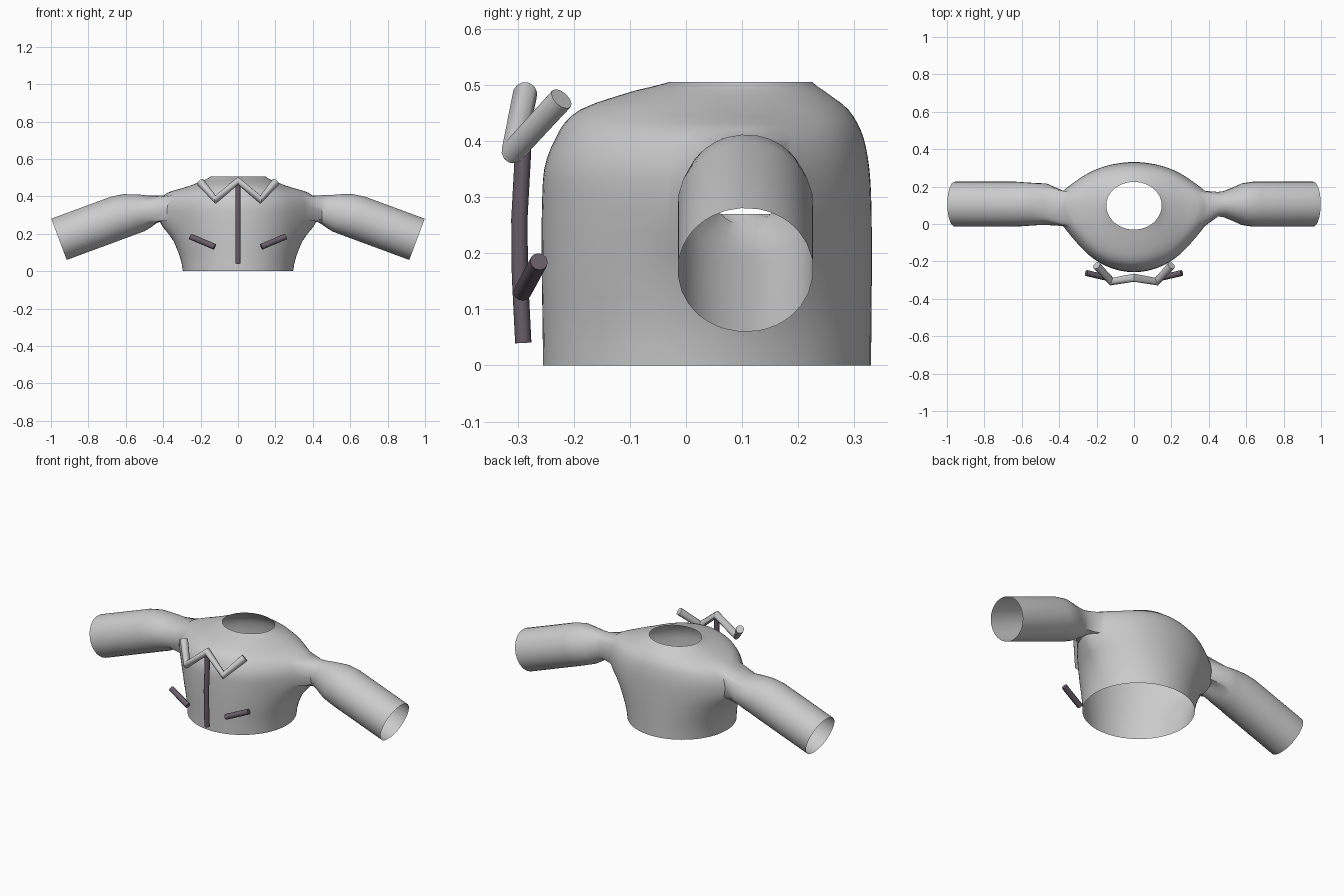
import bpy, bmesh, math
from math import sin, cos, radians
from mathutils import Vector

if "Cube" in bpy.data.objects:
    bpy.data.objects.remove(bpy.data.objects["Cube"])


def material(name, rgb):
    m = bpy.data.materials.new(name)
    m.diffuse_color = (*rgb, 1)
    m.use_nodes = True
    m.node_tree.nodes["Principled BSDF"].inputs["Base Color"].default_value = m.diffuse_color
    return m


cloth = material("light_grey_cloth", (0.60, 0.60, 0.60))
trim = material("dark_plum_trim", (0.14, 0.11, 0.14))


def smooth(obj):
    bpy.ops.object.select_all(action='DESELECT')
    obj.select_set(True)
    bpy.context.view_layer.objects.active = obj
    bpy.ops.object.shade_smooth_by_angle(angle=radians(40))


def lerp_table(table, z):
    """Smoothly read a (z, value) table."""
    pts = [(2 * table[0][0] - table[1][0], table[0][1])] + table
    pts += [(2 * table[-1][0] - table[-2][0], table[-1][1])]
    for k in range(1, len(pts) - 2):
        (za, a), (z0, b), (z1, c), (zd, d) = pts[k - 1:k + 3]
        if z <= z1 + 1e-6:
            h = z1 - z0
            t = (z - z0) / h
            m0, m1 = (c - a) / (z1 - za) * h, (d - b) / (zd - z0) * h
            return ((2*t**3 - 3*t*t + 1) * b + (t**3 - 2*t*t + t) * m0
                    + (3*t*t - 2*t**3) * c + (t**3 - t*t) * m1)


# Torso outline by height: half width, shoulder swell, front, back, centre
WIDTH = [(0, .295), (.07, .305), (.17, .335), (.27, .36), (.36, .36),
         (.42, .32), (.455, .25), (.505, .148)]
SWELL = [(0, 0), (.1, .006), (.17, .015), (.27, .062), (.40, .062),
         (.42, .055), (.455, .012), (.505, 0)]
FRONT = [(0, -.255), (.33, -.255), (.40, -.235), (.455, -.19),
         (.49, -.09), (.505, -.03)]
BACK = [(0, .33), (.30, .33), (.40, .318), (.455, .29), (.49, .245), (.505, .225)]
MIDDLE = [(0, .0375), (.15, .07), (.27, .103), (.505, .1)]
ROWS = [0, .04, .08, .12, .16, .20, .235, .27, .29, .31, .33, .35, .37, .39,
        .405, .42, .432, .444, .456, .468, .48, .49, .498, .505]
COLS, HALF = 96, 5            # columns round the torso, half the armhole
LOW, HIGH = 7, 14             # armhole rows

# Sleeve rings: x, z, half height, half width, tilt in degrees
LOOSE = [(.47, .320, .085, .112, 5), (.52, .312, .101, .113, 12),
         (.58, .304, .113, .117, 18)]
PINCHED = [(.45, .328, .078, .066, 2), (.48, .320, .087, .070, 6),
           (.53, .311, .103, .090, 13), (.58, .304, .113, .112, 18)]
STRAIGHT = [(.64, .287, .118, .121, 20.5), (.957, .170, .118, .121, 20.5)]


def torso_point(theta, z):
    c, s = cos(theta), sin(theta)
    mid = lerp_table(MIDDLE, z)
    reach = (lerp_table(BACK, z) - mid) if s > 0 else (mid - lerp_table(FRONT, z))
    x = lerp_table(WIDTH, z) * c
    x += math.copysign(lerp_table(SWELL, z) * abs(c) ** 12, c)
    return Vector((x, mid + reach * s, z))


bm = bmesh.new()
grid = [[bm.verts.new(torso_point(math.tau * j / COLS, z)) for j in range(COLS)]
        for z in ROWS]


def in_armhole(i, j):
    d = (j + HALF) % (COLS // 2)
    return LOW <= i < HIGH and d < 2 * HALF


for i in range(len(ROWS) - 1):
    for j in range(COLS):
        if not in_armhole(i, j):
            k = (j + 1) % COLS
            bm.faces.new((grid[i][j], grid[i][k], grid[i + 1][k], grid[i + 1][j]))

# Sleeves grow from the armhole edges
for side, start, rings in ((1, 0, PINCHED), (-1, COLS // 2, LOOSE)):
    js = [(start + d) % COLS for d in range(-HALF, HALF + 1)]
    loop = [grid[LOW][j] for j in js]
    loop += [grid[i][js[-1]] for i in range(LOW + 1, HIGH)]
    loop += [grid[HIGH][j] for j in reversed(js)]
    loop += [grid[i][js[0]] for i in range(HIGH - 1, LOW, -1)]
    angles = [math.atan2((v.co.z - .3375) / .0675, (v.co.y - .087) / .088) for v in loop]
    for x, z, hh, hw, tilt in rings + STRAIGHT:
        t = radians(tilt)
        new = [bm.verts.new((side * (x + hh * sin(a) * sin(t)),
                             .106 + hw * cos(a), z + hh * sin(a) * cos(t)))
               for a in angles]
        n = len(loop)
        for k in range(n):
            q = (k + 1) % n
            bm.faces.new((loop[k], loop[q], new[q], new[k]))
        loop = new

loose_verts = [v for v in bm.verts if not v.link_faces]
bmesh.ops.delete(bm, geom=loose_verts, context='VERTS')
bmesh.ops.recalc_face_normals(bm, faces=bm.faces)
if sum(f.normal.dot(f.calc_center_median() - Vector((0, .05, .25)))
       for f in bm.faces) < 0:
    bmesh.ops.reverse_faces(bm, faces=bm.faces)
mesh = bpy.data.meshes.new("jacket_body")
bm.to_mesh(mesh)
bm.free()
body = bpy.data.objects.new("jacket_body", mesh)
bpy.context.collection.objects.link(body)
mesh.materials.append(cloth)
smooth(body)


def tube(name, points, radius, mat):
    """Round capped rod along a line of points."""
    cu = bpy.data.curves.new(name, 'CURVE')
    cu.dimensions = '3D'
    cu.bevel_depth, cu.bevel_resolution, cu.use_fill_caps = radius, 4, True
    sp = cu.splines.new('POLY')
    sp.points.add(len(points) - 1)
    for p, co in zip(sp.points, points):
        p.co = (*co, 1)
    obj = bpy.data.objects.new(name, cu)
    bpy.context.collection.objects.link(obj)
    cu.materials.append(mat)
    bpy.ops.object.select_all(action='DESELECT')
    obj.select_set(True)
    bpy.context.view_layer.objects.active = obj
    bpy.ops.object.convert(target='MESH')
    smooth(bpy.context.view_layer.objects.active)


# Collar, front fastening and slanted pocket edges
tube("collar", [(-.2, -.222, .475), (-.12, -.308, .382), (0, -.287, .483),
                (.12, -.308, .382), (.2, -.222, .475)], .022, cloth)
tube("front_fastening", [(0, -.290, .04), (0, -.296, .16), (0, -.297, .26),
                         (0, -.291, .37), (0, -.287, .46)], .0145, trim)
for label, s in (("left", -1), ("right", 1)):
    tube(label + "_pocket_edge", [(s * .125, -.292, .13), (s * .255, -.262, .185)],
         .016, trim)
